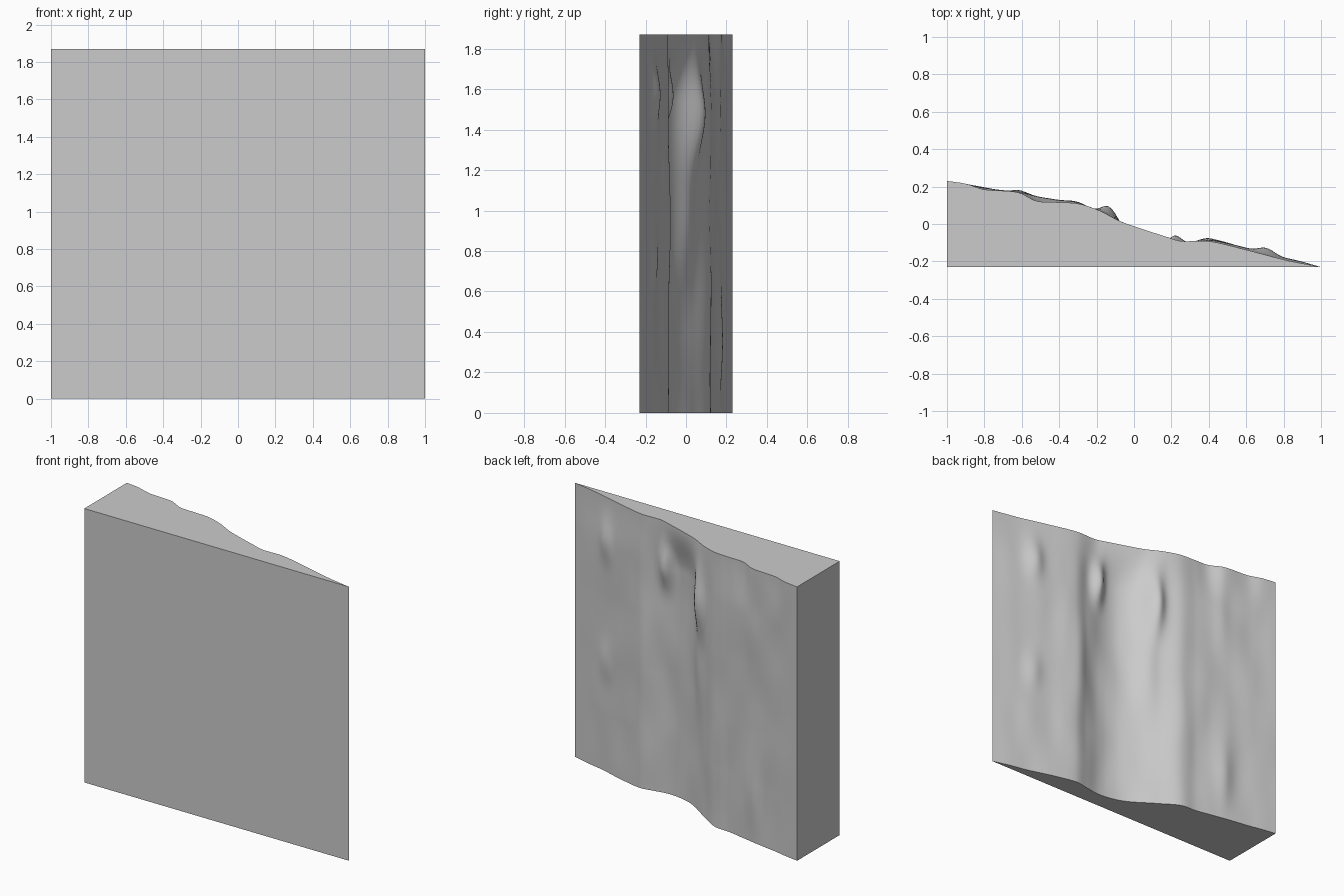
import bpy, bmesh, math
from mathutils import Vector, noise

cube = bpy.data.objects.get("Cube")
if cube:
    bpy.data.objects.remove(cube, do_unlink=True)

HEIGHT, DEPTH = 1.87, 0.23
COLUMNS, ROWS = 130, 100

# Offsets of the rock face from a straight slope: (x, offset)
TOP = [(-1, 0), (-.9, .008), (-.8, 0), (-.62, .026), (-.52, .004), (-.42, .02), (-.3, .04),
       (-.2, .03), (-.1, 0), (0, -.012), (.18, -.03), (.25, -.034), (.4, 0), (.6, 0), (.8, -.006), (1, 0)]
BOTTOM = [(-1, 0), (-.7, .015), (-.42, .032), (-.29, .045), (-.16, -.005), (0, -.07),
          (.08, -.085), (.2, -.07), (.31, -.03), (.42, .01), (.6, .008), (1, 0)]
# Bulges and hollows: x, z, width, height, amount
BULGES = [(-.13, 1.48, .065, .24, .08), (.22, 1.56, .05, .14, .055), (.37, 1.0, .06, .3, .012),
          (.71, 1.58, .06, .14, .03), (.72, .75, .06, .13, .018),
          (-.6, 1.5, .06, .25, .012), (-.62, .3, .06, .25, .018), (-.1, 1.0, .06, .25, .02)]


def smoothstep(a, b, v):
    t = min(max((v - a) / (b - a), 0), 1)
    return t * t * (3 - 2 * t)


def sample(points, x):
    """Smooth curve through the profile points."""
    i = 0
    while i < len(points) - 2 and x > points[i + 1][0]:
        i += 1
    (xa, ya), (xb, yb) = points[i], points[i + 1]
    before, after = points[max(i - 1, 0)], points[min(i + 2, len(points) - 1)]
    w = xb - xa
    t = (x - xa) / w
    ma = (yb - before[1]) / (xb - before[0]) * w
    mb = (after[1] - ya) / (after[0] - xa) * w
    c = 3 * (yb - ya) - 2 * ma - mb
    d = 2 * (ya - yb) + ma + mb
    return ya + t * (ma + t * (c + t * d))


def rock_depth(x, z):
    blend = smoothstep(1.55, HEIGHT, z)
    offset = sample(BOTTOM, x) * (1 - blend) + sample(TOP, x) * blend
    for cx, cz, width, tall, amount in BULGES:
        offset += amount * math.exp(-((x - cx) / width) ** 2 - ((z - cz) / tall) ** 2)
    rough = noise.noise(Vector((x * 6, z * 2.5, 3)))
    fade = (1 - x ** 8) * (1 - .8 * blend)
    return max(-DEPTH * x + offset + .009 * rough * fade, -DEPTH)


# Wedge with a rough back
bm = bmesh.new()
grid = []
for i in range(COLUMNS + 1):
    x = -1 + 2 * i / COLUMNS
    column = []
    for k in range(ROWS + 1):
        z = HEIGHT * k / ROWS
        y = -DEPTH * x if i in (0, COLUMNS) else rock_depth(x, z)
        column.append(bm.verts.new((x, y, z)))
    grid.append(column)

for a, b in zip(grid, grid[1:]):
    for k in range(ROWS):
        bm.faces.new((a[k], a[k + 1], b[k + 1], b[k])).smooth = True

# Flat front, end, top and bottom
low = bm.verts.new((-1, -DEPTH, 0))
high = bm.verts.new((-1, -DEPTH, HEIGHT))
bm.faces.new([low] + grid[-1] + [high])
bm.faces.new([low, high] + grid[0][::-1])
bm.faces.new([high] + [c[-1] for c in reversed(grid)])
bm.faces.new([low] + [c[0] for c in grid])
bmesh.ops.recalc_face_normals(bm, faces=bm.faces)
for edge in bm.edges:
    edge.smooth = all(f.smooth for f in edge.link_faces)

mesh = bpy.data.meshes.new("rock_wedge")
bm.to_mesh(mesh)
bm.free()
wedge = bpy.data.objects.new("rock_wedge", mesh)
bpy.context.collection.objects.link(wedge)

# Stone colour
stone = bpy.data.materials.new("stone_grey")
stone.use_nodes = True
stone.diffuse_color = (.6, .6, .6, 1)
stone.node_tree.nodes["Principled BSDF"].inputs["Base Color"].default_value = stone.diffuse_color
mesh.materials.append(stone)
